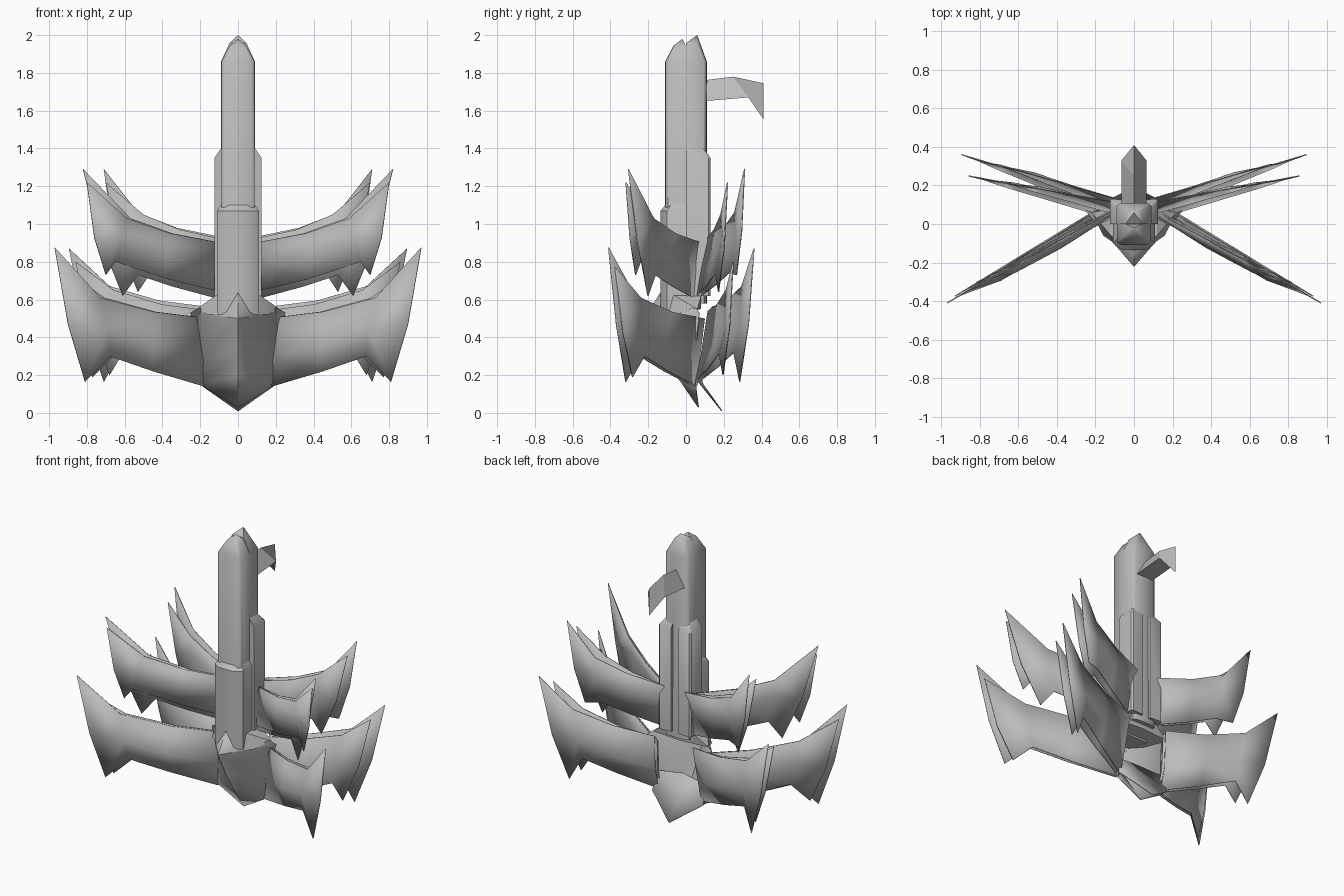
import bpy, bmesh, math

cube = bpy.data.objects.get("Cube")
if cube:
    bpy.data.objects.remove(cube)

grey = bpy.data.materials.new("hull_grey")
grey.use_nodes = True
colour = (0.5, 0.5, 0.5, 1)
grey.diffuse_color = colour
grey.node_tree.nodes["Principled BSDF"].inputs["Base Color"].default_value = colour


def make(name, verts, faces, smooth=35):
    """Mesh object from points; without faces the points get a convex skin."""
    bm = bmesh.new()
    vs = [bm.verts.new(v) for v in verts]
    if faces is None:
        bmesh.ops.convex_hull(bm, input=vs)
    else:
        for f in faces:
            bm.faces.new([vs[i] for i in f])
    bmesh.ops.recalc_face_normals(bm, faces=bm.faces)
    me = bpy.data.meshes.new(name)
    bm.to_mesh(me)
    bm.free()
    me.materials.append(grey)
    ob = bpy.data.objects.new(name, me)
    bpy.context.collection.objects.link(ob)
    bpy.ops.object.select_all(action='DESELECT')
    bpy.context.view_layer.objects.active = ob
    ob.select_set(True)
    bpy.ops.object.shade_smooth_by_angle(angle=math.radians(smooth))
    return ob


def mirror(points):
    return points + [(-p[0], *p[1:]) for p in points if p[0]]


def thin(ob, t=0.006):
    mod = ob.modifiers.new("thickness", 'SOLIDIFY')
    mod.thickness = t
    mod.offset = 0


# Blade wings: rows of (x, z) from root to tip, swept in depth
LOWER = dict(top=[(.16, .50), (.45, .535), (.73, .61)], mid=[(.18, .29), (.45, .36), (.69, .435)],
             low=[(.18, .14), (.45, .22), (.68, .30)])
UPPER = dict(top=[(.09, .90), (.35, .95), (.57, 1.03)], mid=[(.09, .78), (.35, .84), (.56, .91)],
             low=[(.09, .60), (.35, .67), (.53, .73)])
OUTER = dict(top=[(.09, .90), (.36, .95), (.59, 1.03)], mid=[(.09, .79), (.38, .86), (.62, .93)],
             low=[(.09, .64), (.38, .71), (.65, .80)])


def wing(name, shape, tip, spike, root_y, tip_y, lift=0.0, scale=1.0, bulge=0.03, lean=0.015):
    edge = ((tip[0] + spike[0]) / 2 + .01, (tip[1] + spike[1]) / 2 - .05)
    rows = [shape["top"] + [tip], shape["mid"] + [edge], shape["low"] + [spike]]
    start = shape["top"][0][0]
    out = math.copysign(bulge, tip_y)
    for side, label in ((1, "left"), (-1, "right")):
        verts = []
        for r, row in enumerate(rows):
            for c, (x, z) in enumerate(row):
                if c < 3:
                    x *= scale
                    z += lift if r == 0 else lift / 3
                t = (x - start) / (tip[0] - start)
                y = root_y + (tip_y - root_y) * t + lean * (1 - r) * (1 - t)
                if r == 1 and 0 < c < 3:
                    y += out
                verts.append((side * x, y, z))
        faces = [(r * 4 + c, r * 4 + c + 1, r * 4 + c + 5, r * 4 + c + 4)
                 for r in range(2) for c in range(3)]
        thin(make(f"{name}_{label}", verts, faces, 25))


wing("lower_front_wing", LOWER, (.97, .875), (.81, .165), .065, -.41, bulge=.045)
wing("lower_front_inner_wing", LOWER, (.93, .77), (.77, .19), .08, -.375, scale=.97)
wing("lower_back_wing", LOWER, (.895, .87), (.71, .165), .10, .36,
     lift=.06, scale=.93, bulge=.02, lean=.04)
wing("lower_back_inner_wing", LOWER, (.86, .80), (.68, .20), .08, .25,
     lift=.04, scale=.90, bulge=.02, lean=.04)
wing("upper_front_wing", UPPER, (.82, 1.29), (.61, .62), .07, -.305)
wing("upper_front_outer_wing", OUTER, (.80, 1.22), (.70, .73), .06, -.318)
wing("upper_back_wing", UPPER, (.71, 1.29), (.60, .73), .10, .31,
     lift=.03, scale=.93, bulge=.02, lean=.03)
wing("upper_back_inner_wing", UPPER, (.70, 1.22), (.53, .64), .08, .22,
     lift=.02, scale=.88, bulge=.02, lean=.03)


# Spire: two boxy half columns with softened corners and leaning tips
def half_column(name, w, y1, z0, z1, tip_z, tip_y):
    ring = mirror([(w, 0), (w, y1 * .88), (w * .8, y1), (0, y1 * 1.02)])
    verts = [(x, y, z) for z in (z0, z1) for x, y in ring]
    verts += [(x * .5, y * .6, z1 + (tip_z - z1) * .7) for x, y in ring]
    make(name, verts + [(0, tip_y, tip_z)], None, 50)


half_column("front_spire", .088, -.108, .55, 1.86, 1.98, -.02)
half_column("back_spire", .09, .108, .58, 1.86, 2.0, .06)


# Buttresses: blocks with sloping tops around the spire foot
def buttress(name, ring, z0, z1, top_z, shrink):
    verts = [(x, y, z) for z in (z0, z1) for x, y in ring]
    verts += [(x * shrink, y * shrink, top_z) for x, y in ring]
    make(name, verts, None, 40)


buttress("front_buttress", mirror([(.11, 0), (.11, -.10), (.06, -.135)]), .52, 1.07, 1.11, .75)
for side, label in ((1, "left"), (-1, "right")):
    buttress(f"back_buttress_{label}", [(side * x, y) for x, y in
                                        ((.03, 0), (.125, 0), (.125, .12), (.115, .13), (.03, .125))],
             .62, 1.35, 1.40, .72)

# Rear hook: ridged beam with a drooping beak
hook = mirror([(0, .09, 1.76), (0, .25, 1.78), (0, .41, 1.745), (0, .41, 1.555),
               (.065, .09, 1.65), (.065, .33, 1.67)])
make("rear_hook", hook,
     [(0, 1, 5, 4), (1, 2, 3, 5), (0, 1, 7, 6), (1, 2, 3, 7), (4, 5, 7, 6), (5, 3, 7)], 20)


# Keel shields: V-shaped sheets pinched to a low point
def shield(name, ridge, sides):
    verts = ridge + sides + [(-x, y, z) for x, y, z in sides]
    n, m = len(ridge), len(sides)
    faces = []
    for s in (n, n + m):
        faces += [(i, i + 1, s + i + 1, s + i) for i in range(m - 1)]
        faces.append((n - 2, n - 1, s + m - 1))
    thin(make(name, verts, faces, 30))


shield("front_keel", [(0, -.13, .64), (0, -.22, .50), (0, -.13, .33), (0, -.05, .20), (0, .066, .03)],
       [(.13, .02, .60), (.25, .07, .53), (.18, .045, .28), (.20, .05, .15)])
shield("back_keel", [(0, .03, .30), (0, .07, .16), (0, .19, .01)],
       [(.18, .05, .28), (.20, .09, .15)])

# Collar where the spire meets the keel
make("spire_collar", mirror([(.12, .08, .62), (.12, -.06, .62), (.22, .06, .55), (.16, -.06, .52),
                             (0, -.14, .63), (0, -.17, .52), (0, .08, .55)]), None, 25)
